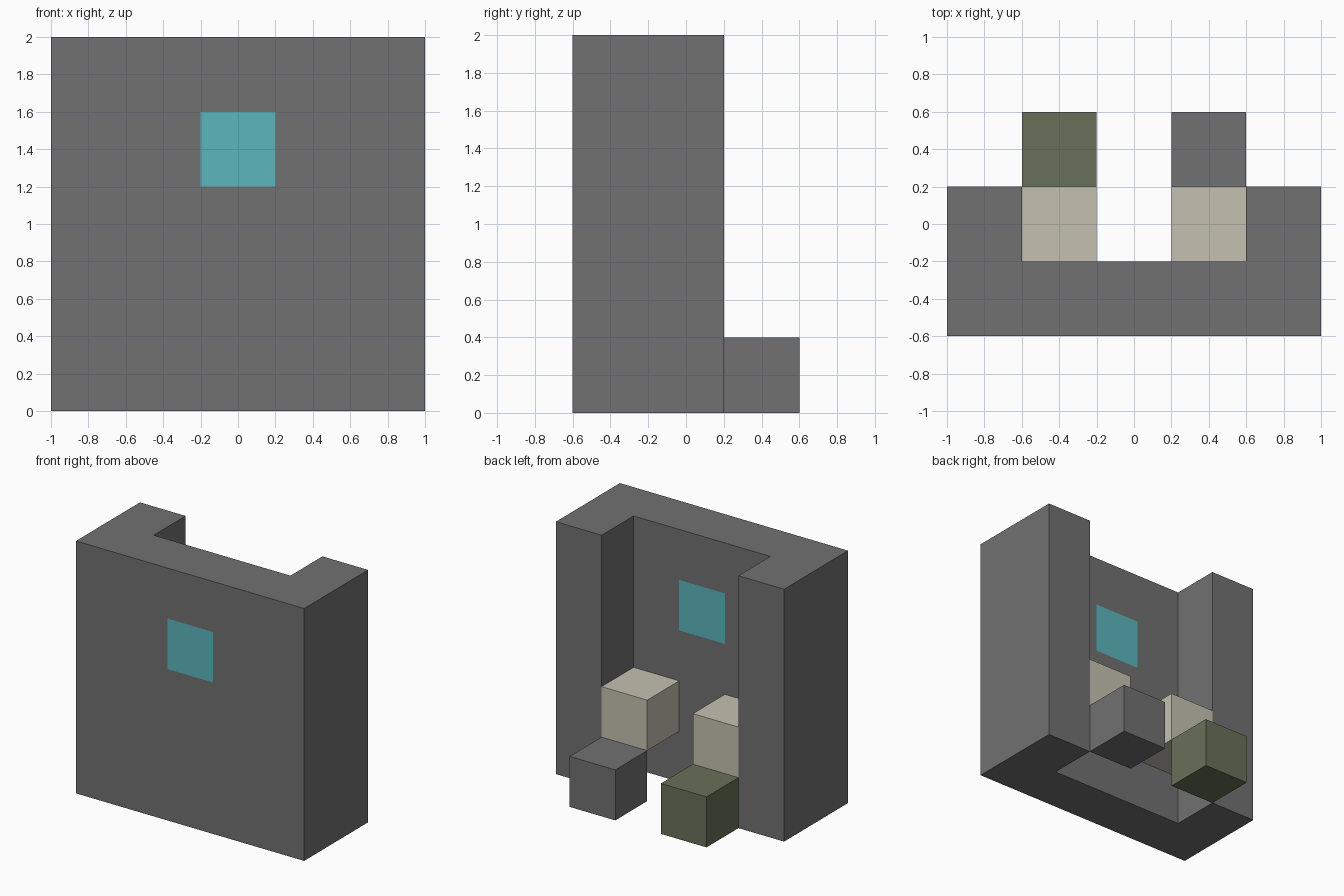
import bpy
import bmesh
from mathutils import Vector

if "Cube" in bpy.data.objects:
    bpy.data.objects.remove(bpy.data.objects["Cube"], do_unlink=True)


def make_material(name, rgb):
    mat = bpy.data.materials.new(name)
    mat.use_nodes = True
    mat.diffuse_color = (*rgb, 1)
    mat.node_tree.nodes["Principled BSDF"].inputs["Base Color"].default_value = (*rgb, 1)
    return mat


grey = make_material("stone grey", (0.165, 0.165, 0.165))
teal = make_material("teal glass", (0.105, 0.47, 0.51))
beige = make_material("pale beige", (0.56, 0.53, 0.44))
green = make_material("moss green", (0.135, 0.165, 0.10))


def add_object(name, bm, materials):
    bmesh.ops.recalc_face_normals(bm, faces=bm.faces)
    mesh = bpy.data.meshes.new(name)
    bm.to_mesh(mesh)
    bm.free()
    for mat in materials:
        mesh.materials.append(mat)
    obj = bpy.data.objects.new(name, mesh)
    bpy.context.collection.objects.link(obj)
    return obj


def add_block(name, center, mat, size=0.4):
    bm = bmesh.new()
    bmesh.ops.create_cube(bm, size=size)
    add_object(name, bm, [mat]).location = center


# Wall with two side wings: a U-shaped plan pulled up to full height
half_plan = [(1, -0.6), (1, 0.2), (0.6, 0.2), (0.6, -0.2)]
plan = half_plan + [(-x, y) for x, y in reversed(half_plan)]
bm = bmesh.new()
base = bm.faces.new([bm.verts.new((x, y, 0)) for x, y in plan])
pulled = bmesh.ops.extrude_face_region(bm, geom=[base], use_keep_orig=True)
top_verts = [v for v in pulled["geom"] if isinstance(v, bmesh.types.BMVert)]
bmesh.ops.translate(bm, verts=top_verts, vec=(0, 0, 2))

# Square window cut into the front and back of the wall
window_center = Vector((0, 0, 1.4))
for axis in (Vector((1, 0, 0)), Vector((0, 0, 1))):
    for side in (-0.2, 0.2):
        bmesh.ops.bisect_plane(bm, geom=bm.verts[:] + bm.edges[:] + bm.faces[:],
                               plane_co=window_center + axis * side, plane_no=axis)
bm.normal_update()
for face in bm.faces:
    c = face.calc_center_median() - window_center
    if abs(face.normal.y) > 0.9 and abs(c.x) < 0.1 and abs(c.z) < 0.1:
        face.material_index = 1
add_object("wall", bm, [grey, teal])

# Raised blocks against the wall, and floor blocks behind them
for side, x, floor_mat in (("left", 0.4, grey), ("right", -0.4, green)):
    add_block(side + "_raised_block", (x, 0, 0.6), beige)
    add_block(side + "_floor_block", (x, 0.4, 0.2), floor_mat)
